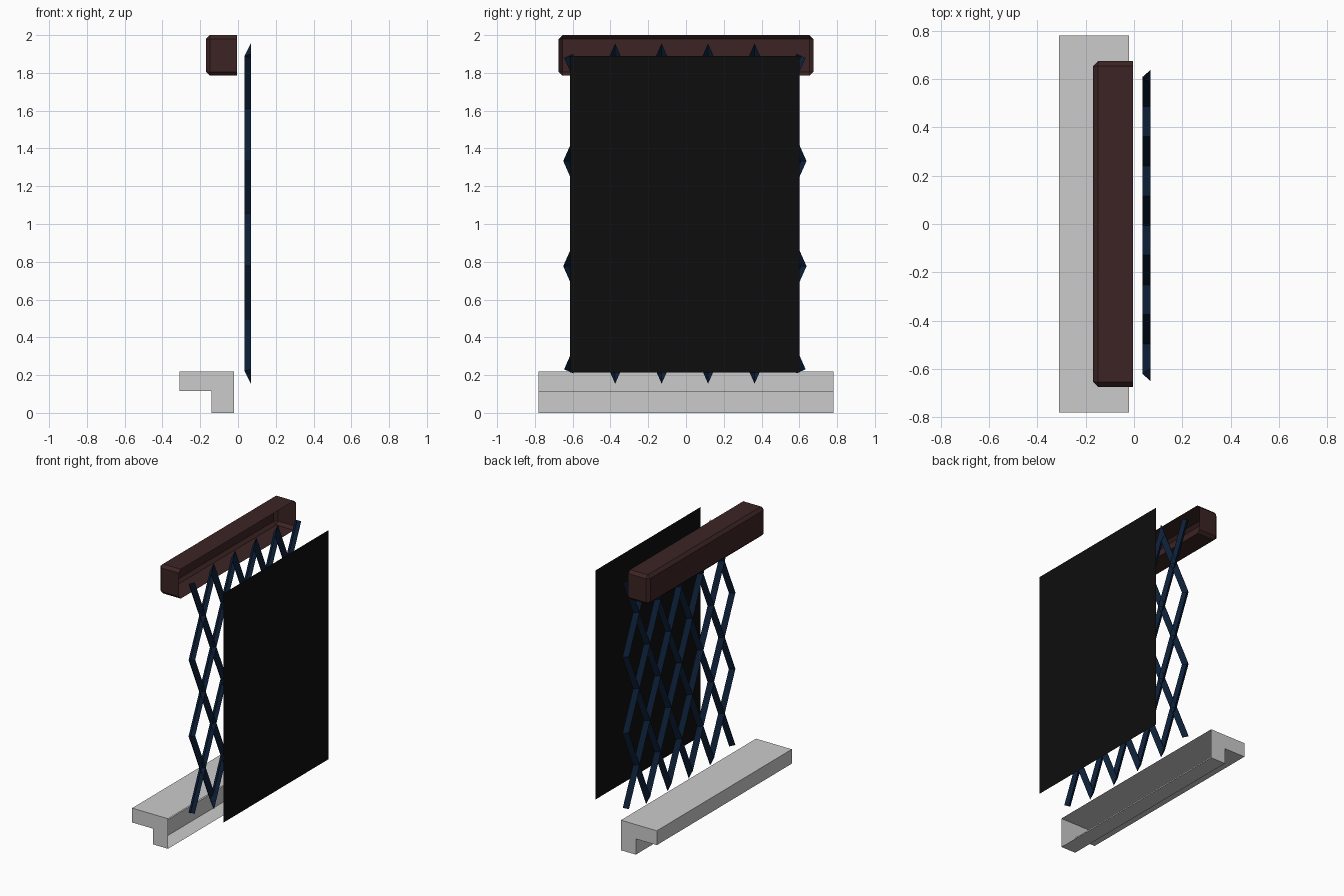
import bpy, bmesh
from mathutils import Vector

if "Cube" in bpy.data.objects:
    bpy.data.objects.remove(bpy.data.objects["Cube"])


def material(name, rgb):
    m = bpy.data.materials.new(name)
    m.use_nodes = True
    m.diffuse_color = (*rgb, 1)
    bsdf = next(n for n in m.node_tree.nodes if n.type == 'BSDF_PRINCIPLED')
    bsdf.inputs["Base Color"].default_value = (*rgb, 1)
    return m


stone = material("pale stone", (0.60, 0.60, 0.60))
wood = material("dark red brown", (0.045, 0.017, 0.017))
navy = material("dark navy", (0.004, 0.014, 0.040))
black = material("near black", (0.004, 0.004, 0.004))


def add(name, bm, mat):
    mesh = bpy.data.meshes.new(name)
    bm.to_mesh(mesh)
    bm.free()
    mesh.materials.append(mat)
    ob = bpy.data.objects.new(name, mesh)
    bpy.context.collection.objects.link(ob)
    return ob


# Window sill: L-shaped shell, open on the window side
profile = [(-0.02, 0.22), (-0.31, 0.22), (-0.31, 0.115),
           (-0.14, 0.115), (-0.14, 0), (-0.02, 0)]
bm = bmesh.new()
ends = [[bm.verts.new((x, y, z)) for x, z in profile] for y in (-0.78, 0.78)]
for ring in ends:
    bm.faces.new(ring)
for k in range(len(profile) - 1):
    bm.faces.new((ends[0][k], ends[0][k + 1], ends[1][k + 1], ends[1][k]))
bmesh.ops.recalc_face_normals(bm, faces=bm.faces)
add("window_sill", bm, stone)

# Header box: chamfered shell, open on the window side
bm = bmesh.new()
bmesh.ops.create_cube(bm, size=1)
for v in bm.verts:
    v.co = Vector((v.co.x * 0.165 - 0.0875, v.co.y * 1.35, v.co.z * 0.215 + 1.8925))
front = max(bm.faces, key=lambda f: f.calc_center_median().x)
edges = [e for e in bm.edges if e not in front.edges[:]]
bmesh.ops.bevel(bm, geom=edges, offset=0.021, segments=1, affect='EDGES')
bm.normal_update()
bmesh.ops.delete(bm, geom=[f for f in bm.faces if f.normal.x > 0.9], context='FACES')
add("header_box", bm, wood)

# Dark window pane
bm = bmesh.new()
bm.faces.new([bm.verts.new((0.31, y, z)) for y, z in
              ((-0.613, 0.215), (0.601, 0.215), (0.601, 1.89), (-0.613, 1.89))])
add("window_pane", bm, black)

# Diamond lattice of V-section bars, mitred at the borders
COLS, ROWS = 5, 3
PITCH, RISE = 0.246, 0.5567
RIDGE_X, EDGE_X, HALF = 0.035, 0.068, 0.0265
along = Vector((0, PITCH, RISE)).normalized()
side = Vector((0, along.z, -along.y))


def edge_offset(i, j):
    on_side, on_end = i in (0, COLS), j in (0, ROWS)
    if on_side and on_end:
        return side * HALF
    axis = Vector((0, 1, 0)) if on_side else Vector((0, 0, -1))
    return axis * HALF / axis.dot(side)


def bar(bm, i, j, mirror):
    n = min(COLS - i, ROWS - j)
    rows = []
    for a, b in ((i, j), (i + n, j + n)):
        node = Vector((0, (a - COLS / 2) * PITCH, 0.22 + b * RISE))
        off = edge_offset(a, b)
        row = []
        for s, x in ((-1, EDGE_X), (0, RIDGE_X), (1, EDGE_X)):
            p = node + off * s
            row.append(bm.verts.new((x, p.y * mirror - 0.006, p.z)))
        rows.append(row)
    for k in (0, 1):
        quad = (rows[0][k], rows[0][k + 1], rows[1][k + 1], rows[1][k])
        bm.faces.new(quad if mirror > 0 else quad[::-1])


bm = bmesh.new()
starts = [(i, 0) for i in range(COLS)] + [(0, j) for j in range(1, ROWS)]
for mirror in (1, -1):
    for i, j in starts:
        bar(bm, i, j, mirror)
bm.normal_update()
bmesh.ops.reverse_faces(bm, faces=[f for f in bm.faces if f.normal.x > 0])
add("window_lattice", bm, navy)
